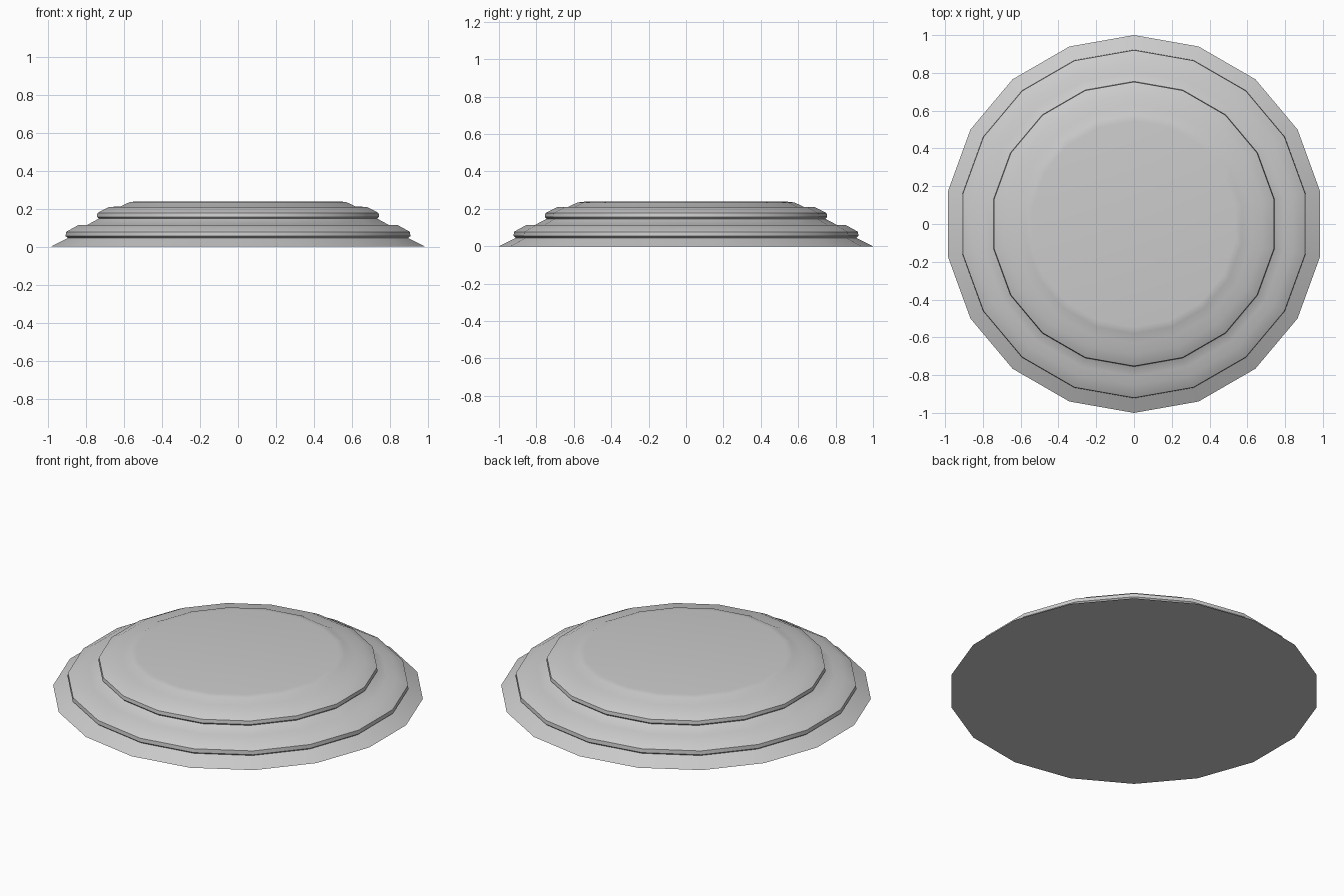
import bpy, bmesh
from math import cos, sin, pi, radians

if "Cube" in bpy.data.objects:
    bpy.data.objects.remove(bpy.data.objects["Cube"])

SIDES = 18
# radius, height: flared foot, lower moulding, upper moulding, top plate
PROFILE = [
    (1.00, 0.0), (0.91, 0.045), (0.922, 0.055), (0.92, 0.077),
    (0.855, 0.113), (0.805, 0.115),
    (0.745, 0.147), (0.755, 0.157), (0.752, 0.177),
    (0.69, 0.209), (0.63, 0.211),
    (0.58, 0.234), (0.545, 0.238),
]

# Stepped round base, turned from the profile
bm = bmesh.new()
rings = []
for r, z in PROFILE:
    angles = [pi / 2 + 2 * pi * i / SIDES for i in range(SIDES)]
    rings.append([bm.verts.new((r * cos(a), r * sin(a), z)) for a in angles])
for low, high in zip(rings, rings[1:]):
    for i in range(SIDES):
        j = (i + 1) % SIDES
        bm.faces.new((low[i], low[j], high[j], high[i]))

# Flat top and underside
bm.faces.new(rings[-1])
bm.faces.new(rings[0][::-1])

mesh = bpy.data.meshes.new("stepped_base")
bm.to_mesh(mesh)
bm.free()
base = bpy.data.objects.new("stepped_base", mesh)
bpy.context.collection.objects.link(base)
bpy.context.view_layer.objects.active = base
base.select_set(True)
bpy.ops.object.shade_smooth_by_angle(angle=radians(50))
